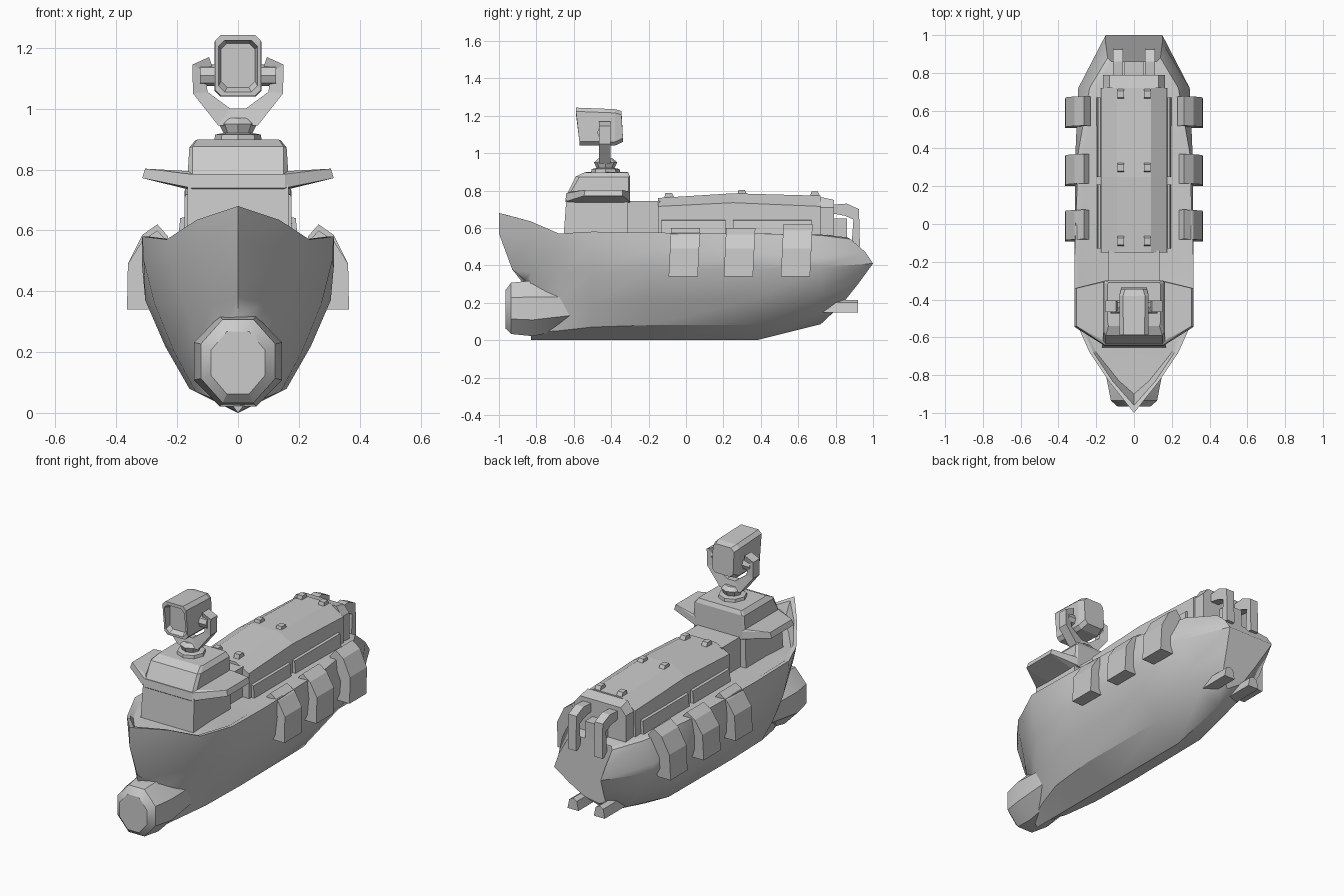
import bpy, bmesh, math
from mathutils import Matrix

if "Cube" in bpy.data.objects:
    bpy.data.objects.remove(bpy.data.objects["Cube"])


def finish(name, bm, smooth=False):
    bmesh.ops.remove_doubles(bm, verts=bm.verts, dist=0.0005)
    bmesh.ops.recalc_face_normals(bm, faces=bm.faces)
    me = bpy.data.meshes.new(name)
    bm.to_mesh(me)
    bm.free()
    ob = bpy.data.objects.new(name, me)
    bpy.context.collection.objects.link(ob)
    if smooth:
        bpy.ops.object.select_all(action='DESELECT')
        ob.select_set(True)
        bpy.context.view_layer.objects.active = ob
        bpy.ops.object.shade_smooth_by_angle(angle=math.radians(32))
    return ob


def loft(name, rings, start=True, end=True, smooth=False):
    bm = bmesh.new()
    rs = [[bm.verts.new(p) for p in r] for r in rings]
    n = len(rs[0])
    for a, b in zip(rs, rs[1:]):
        for i in range(n):
            j = (i + 1) % n
            bm.faces.new((a[i], a[j], b[j], b[i]))
    if start:
        bm.faces.new(rs[0])
    if end:
        bm.faces.new(rs[-1])
    return finish(name, bm, smooth)


def box(name, x, y, z):
    q = [(x[0], y[0]), (x[1], y[0]), (x[1], y[1]), (x[0], y[1])]
    return loft(name, [[(a, b, h) for a, b in q] for h in z])


def prism_x(name, prof, x0, x1):
    return loft(name, [[(x, y, z) for y, z in prof] for x in (x0, x1)])


def prism_y(name, prof, y0, y1):
    return loft(name, [[(x, y, z) for x, z in prof] for y in (y0, y1)])


def mirrored(half):
    return half + [(-x, y, z) for x, y, z in reversed(half)]


# Hull: half sections from keel up to gunwale, then inside the bulwark to deck
def station(y, xz):
    return [(x, y, z) for x, z in xz]


stem = [(0, -.83, 0), (0, -.83, .15), (0, -.86, .32), (0, -.93, .38),
        (0, -1, .57), (0, -1, .68), (0, -.96, .67), (0, -.90, .56), (0, -.90, .56)]
stern = [(0, .80, .16), (.07, .84, .20), (.11, .92, .30), (.15, 1, .41),
         (.15, .96, .47), (.14, .88, .54), (.13, .87, .545), (.12, .86, .55), (0, .86, .55)]
sections = [
    (-.83, [(0, 0), (.03, .04), (.06, .25), (.085, .36), (.125, .54), (.135, .635), (.115, .635), (.08, .56), (0, .56)]),
    (-.68, [(0, 0), (.09, .05), (.135, .22), (.175, .36), (.22, .5), (.235, .57), (.215, .57), (.2, .56), (0, .56)]),
    (-.50, [(0, 0), (.14, .07), (.21, .2), (.275, .36), (.31, .5), (.315, .58), (.295, .58), (.28, .57), (0, .57)]),
    (-.20, [(0, 0), (.16, .08), (.24, .22), (.305, .37), (.315, .48), (.315, .575), (.295, .575), (.28, .57), (0, .57)]),
    (.38, [(0, 0), (.155, .08), (.24, .22), (.305, .38), (.31, .46), (.295, .57), (.28, .57), (.26, .57), (0, .57)]),
    (.72, [(0, .085), (.12, .14), (.21, .25), (.295, .39), (.295, .44), (.235, .56), (.22, .565), (.2, .565), (0, .565)]),
]
loft("hull", [mirrored(h) for h in [stem] + [station(*s) for s in sections] + [stern]],
     start=False, smooth=True)


# Bulbous bow
def oval(y, rx, rz, cz, n=8):
    return [(rx * math.cos((i + .5) * math.tau / n) * 1.06, y,
             cz + rz * math.sin((i + .5) * math.tau / n) * 1.06) for i in range(n)]


loft("bow_bulb", [oval(-.965, .09, .105, .165), oval(-.935, .125, .14, .17),
                  oval(-.82, .148, .152, .17), oval(-.62, .14, .12, .18),
                  oval(-.4, .12, .07, .18)], smooth=True)

# Cargo canopy with a low ridged roof, and its end block
def canopy_ring(y, shoulder, top):
    return mirrored([(.178, y, .55), (.175, y, shoulder), (.09, y, top)])


loft("canopy", [canopy_ring(-.15, .715, .76), canopy_ring(.25, .735, .785),
                canopy_ring(.72, .715, .772)])
loft("canopy_end", [mirrored([(.165, y, .55), (.165, y, .71), (.13, y, t)])
                    for y, t in ((.72, .765), (.79, .75))])

for s in (1, -1):
    # Roof lugs
    for y, z in ((-.09, .765), (.30, .78), (.69, .772)):
        prism_x("roof_lug", [(y - .03, z - .02), (y - .02, z + .022), (y + .015, z + .022), (y + .035, z - .02)],
                s * .07 - .017, s * .07 + .017)
    # Side lockers beside the canopy
    for y0, y1 in ((-.13, .21), (.25, .67)):
        prism_y("side_locker", [(s * .17, .56), (s * .198, .56), (s * .19, .64), (s * .17, .645)], y0, y1)
    # Bent side pods hung over the gunwale
    for y, top in ((-.015, .60), (.28, .60), (.585, .62)):
        prof = [(.23, top - .04), (.265, top), (.315, top - .035), (.362, .49), (.365, .34), (.28, .34)]
        loft("side_pod", [[(s * x, y + d * .078 + (z - .34) * .05, z) for x, z in prof] for d in (-1, 1)])
    # Stern davit arms
    prism_x("stern_arm", [(.77, .68), (.79, .725), (.86, .73), (.925, .70), (.93, .50),
                          (.885, .50), (.895, .645), (.85, .665)], s * .085 - .026, s * .085 + .026)
    # Skids under the stern
    prism_y("stern_skid", [(s * .085 + .035 * a, .18 + .035 * b) for a, b in
                           ((-1, -.9), (1, -.9), (.7, .6), (0, 1), (-.7, .6))], .72, .92)

# Stern winch
box("stern_winch", (-.05, .05), (.78, .86), (.55, .65))

# Bridge: lower house, rear annex, then winged upper deck and roof in one loft
loft("bridge_house", [[(-.17, -.655, .55), (.17, -.655, .55), (.17, -.31, .55), (-.17, -.31, .55)],
                      [(-.165, -.64, .75), (.165, -.64, .75), (.165, -.31, .75), (-.165, -.31, .75)]])
box("bridge_annex", (-.135, .135), (-.32, -.14), (.55, .745))


def deck_ring(xi, xo, yf, yb, zi, zo, inset=.1):
    r = [(xi, yf, zi), (xo, yf + inset, zo), (xo, yb - inset * .4, zo), (xi, yb, zi)]
    return r + [(-x, y, z) for x, y, z in reversed(r)]


loft("bridge_wings_and_roof", [
    deck_ring(.15, .165, -.64, -.30, .735, .735),
    deck_ring(.155, .315, -.645, -.30, .74, .772),
    deck_ring(.155, .305, -.64, -.30, .785, .803),
    deck_ring(.15, .165, -.635, -.30, .785, .795, .02),
    deck_ring(.15, .16, -.59, -.30, .875, .872, .02),
    deck_ring(.135, .14, -.54, -.31, .898, .897, .02)])


# Searchlight pedestal
def hexagon(r, z):
    return [(r * math.cos(i * math.tau / 8), -.43 + r * math.sin(i * math.tau / 8), z) for i in range(8)]


loft("lamp_pedestal", [hexagon(.08, .88), hexagon(.075, .915), hexagon(.048, .92),
                       hexagon(.062, .95), hexagon(.04, .97)])

# Lamp yoke: U-shaped strip from paired outer and inner outline points
outer = [(.095, 1.17), (.15, 1.145), (.148, 1.05), (.065, .945)]
inner = [(.085, 1.14), (.108, 1.12), (.10, 1.055), (.025, 1.0)]
outer += [(-x, z) for x, z in reversed(outer)]
inner += [(-x, z) for x, z in reversed(inner)]
loft("lamp_yoke", [[(o[0], -.465, o[1]), (o[0], -.405, o[1]), (i[0], -.415, i[1]), (i[0], -.455, i[1])]
                   for o, i in zip(outer, inner)])

# Lamp pivots
bm = bmesh.new()
bmesh.ops.create_cone(bm, cap_ends=True, segments=8, radius1=.035, radius2=.035, depth=.25,
                      matrix=Matrix.Translation((0, -.44, 1.11)) @ Matrix.Rotation(math.pi / 2, 4, 'Y'))
finish("lamp_pivot", bm)


# Lamp head: hooded box with a recessed front
def head_ring(yb, yt, w, zb, zt):
    c = .02
    return mirrored([(w - c, yb, zb), (w, yb, zb + c), (w, yt, zt - c), (w - c, yt, zt)])


loft("lamp_head", [head_ring(-.545, -.545, .056, 1.07, 1.215),
                   head_ring(-.57, -.588, .064, 1.055, 1.225),
                   head_ring(-.57, -.588, .076, 1.042, 1.243),
                   head_ring(-.38, -.38, .078, 1.04, 1.235),
                   head_ring(-.337, -.345, .068, 1.06, 1.225)])
